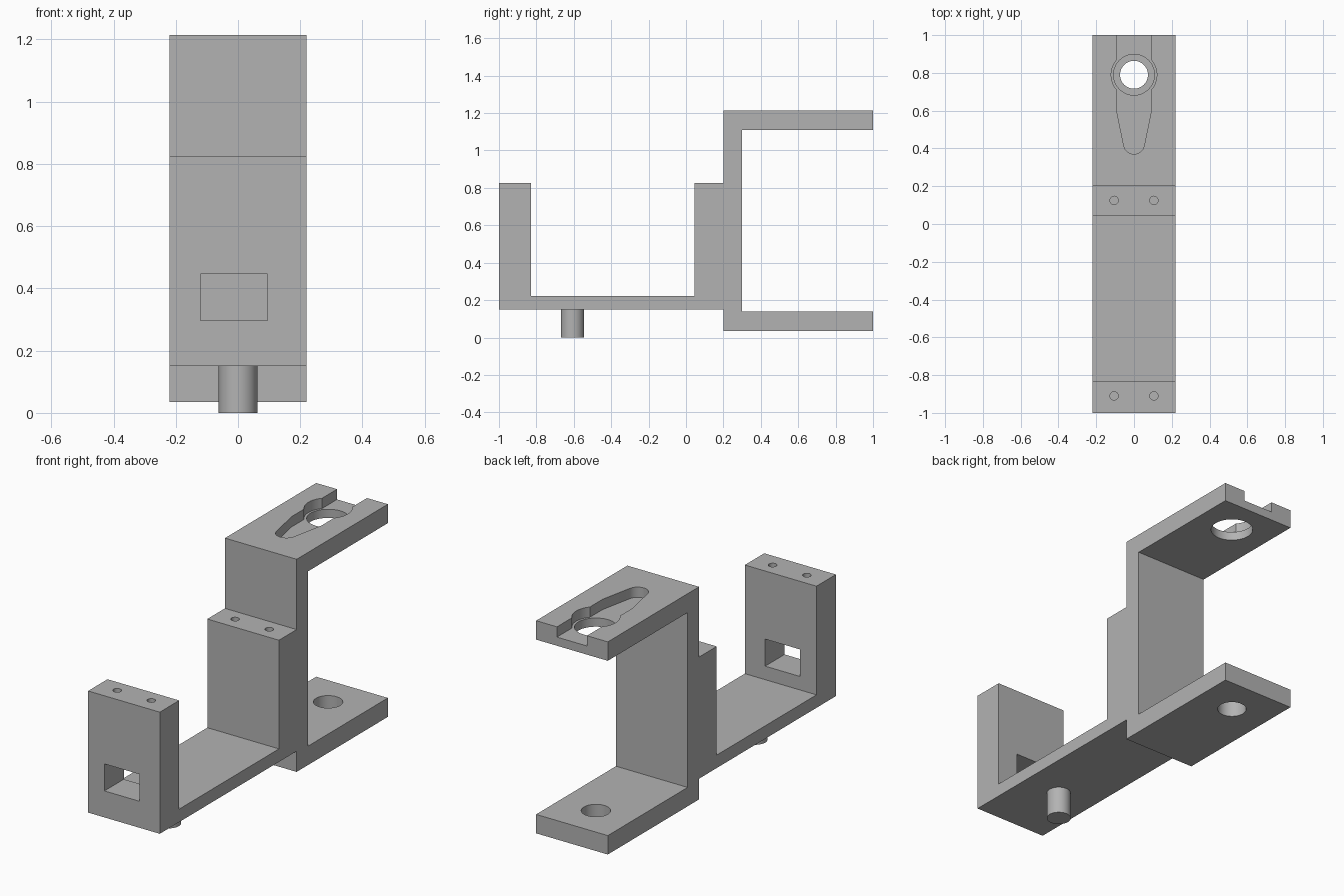
import bpy
import bmesh
from math import sin, cos, pi
from mathutils import Vector

if "Cube" in bpy.data.objects:
    bpy.data.objects.remove(bpy.data.objects["Cube"], do_unlink=True)

grey = bpy.data.materials.new("plain grey")
grey.use_nodes = True
colour = (0.45, 0.45, 0.45, 1)
grey.diffuse_color = colour
grey.node_tree.nodes["Principled BSDF"].inputs["Base Color"].default_value = colour


def prism(name, points, offset):
    """Extrude a closed loop of 3D points along an offset."""
    bm = bmesh.new()
    base = bm.faces.new([bm.verts.new(p) for p in points])
    grown = bmesh.ops.extrude_face_region(bm, geom=[base], use_keep_orig=True)
    moved = [g for g in grown["geom"] if isinstance(g, bmesh.types.BMVert)]
    bmesh.ops.translate(bm, verts=moved, vec=Vector(offset))
    bmesh.ops.recalc_face_normals(bm, faces=bm.faces)
    mesh = bpy.data.meshes.new(name)
    bm.to_mesh(mesh)
    bm.free()
    mesh.materials.append(grey)
    obj = bpy.data.objects.new(name, mesh)
    bpy.context.collection.objects.link(obj)
    return obj


def arc(x, y, z, r, start=0, end=2 * pi, n=48):
    steps = n if end - start >= 2 * pi else n - 1
    angles = [start + (end - start) * i / steps for i in range(n)]
    return [(x + r * cos(a), y + r * sin(a), z) for a in angles]


def cylinder(name, x, y, r, z0, z1):
    return prism(name, arc(x, y, z0, r), (0, 0, z1 - z0))


def activate(obj):
    bpy.ops.object.select_all(action="DESELECT")
    obj.select_set(True)
    bpy.context.view_layer.objects.active = obj


def cut(target, cutter):
    cutter.hide_render = True
    mod = target.modifiers.new("cut", "BOOLEAN")
    mod.operation = "DIFFERENCE"
    mod.solver = "EXACT"
    mod.object = cutter
    activate(target)
    bpy.ops.object.modifier_apply(modifier=mod.name)
    bpy.data.objects.remove(cutter, do_unlink=True)


# Bracket: side profile (y, z) extruded across the width
half = 0.22
profile = [(-1, 0.15), (0.2, 0.15), (0.2, 0.035), (1, 0.035), (1, 0.14),
           (0.3, 0.14), (0.3, 1.11), (1, 1.11), (1, 1.215), (0.2, 1.215),
           (0.2, 0.825), (0.045, 0.825), (0.045, 0.222), (-0.83, 0.222),
           (-0.83, 0.825), (-1, 0.825)]
bracket = prism("bracket", [(-half, y, z) for y, z in profile], (2 * half, 0, 0))

# Window through the front post
window = [(-0.12, 0.297), (0.095, 0.297), (0.095, 0.447), (-0.12, 0.447)]
cut(bracket, prism("window_cutter", [(x, -1.1, z) for x, z in window], (0, 0.4, 0)))

# Screw holes in the tops of both posts
for x in (-0.105, 0.105):
    for y in (-0.91, 0.125):
        cut(bracket, cylinder("screw_hole_cutter", x, y, 0.022, 0.6, 0.9))

# Keyhole recess in the upper arm: tapered channel plus round pocket
hole_y, floor = 0.79, 1.158
channel = arc(0, 0.425, floor, 0.055, pi * 1.05, pi * 1.95, 20)
channel += [(0.092, 0.6, floor), (0.092, 1.1, floor),
            (-0.092, 1.1, floor), (-0.092, 0.6, floor)]
cut(bracket, prism("channel_cutter", channel, (0, 0, 0.2)))
cut(bracket, cylinder("pocket_cutter", 0, hole_y, 0.121, floor, 1.3))

# Through holes in the upper and lower arms
cut(bracket, cylinder("upper_hole_cutter", 0, hole_y, 0.108, 1.0, 1.3))
cut(bracket, cylinder("lower_hole_cutter", 0, hole_y, 0.074, -0.1, 0.3))

# Locating peg under the base
peg = cylinder("peg", 0, -0.607, 0.062, 0, 0.17)

for obj in (bracket, peg):
    activate(obj)
    bpy.ops.object.shade_smooth_by_angle(angle=pi / 6)
